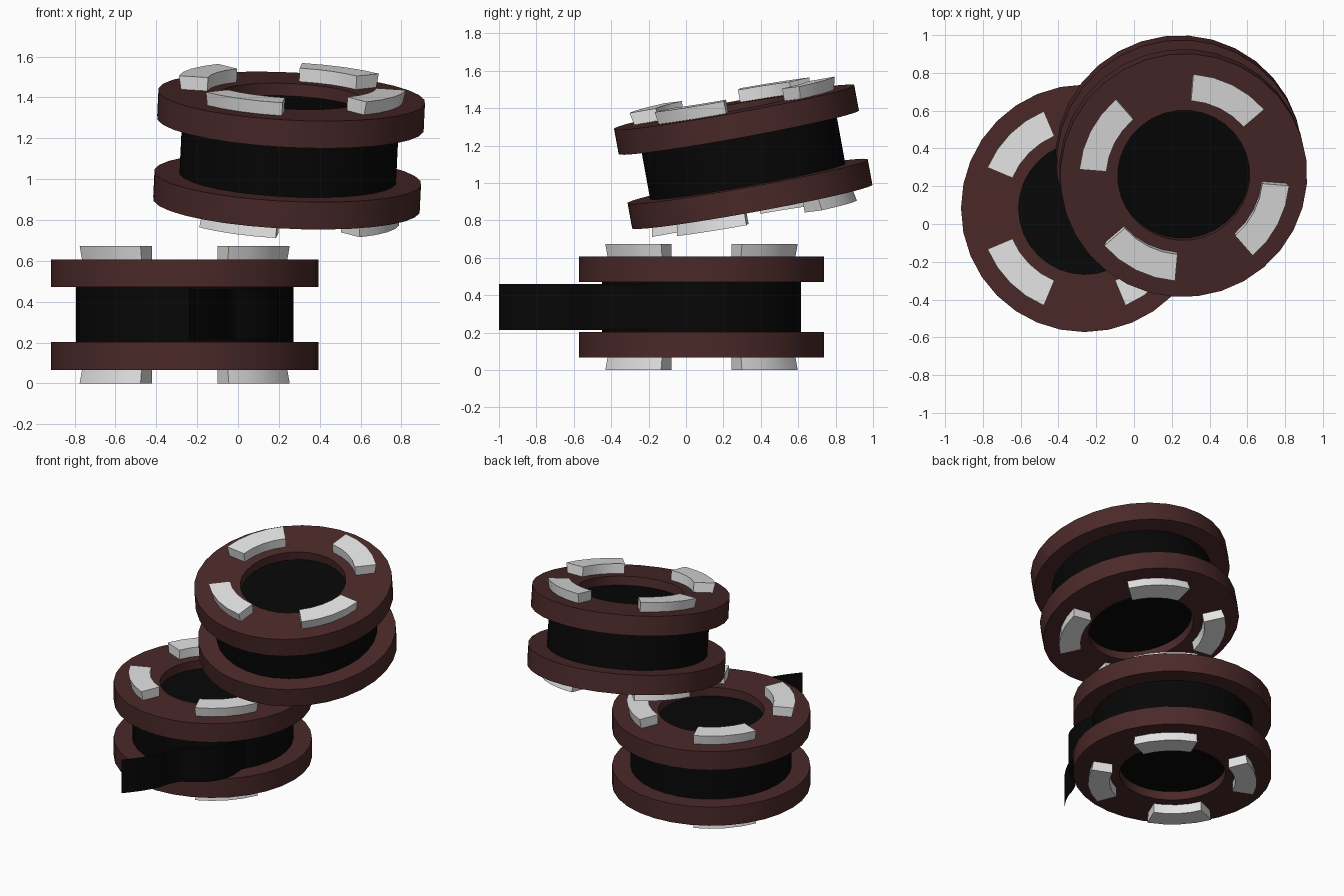
import bpy, bmesh, math
from mathutils import Matrix, Vector

if "Cube" in bpy.data.objects:
    bpy.data.objects.remove(bpy.data.objects["Cube"])


def material(name, rgb):
    m = bpy.data.materials.new(name)
    m.diffuse_color = (*rgb, 1)
    m.use_nodes = True
    m.node_tree.nodes["Principled BSDF"].inputs["Base Color"].default_value = m.diffuse_color
    return m


MAROON = material("maroon", (0.070, 0.022, 0.022))
BLACK = material("black", (0.002, 0.002, 0.002))
GREY = material("light_grey", (0.78, 0.78, 0.78))
SIDES = 32


def finish(name, bm, mat, matrix, angle=30):
    bmesh.ops.recalc_face_normals(bm, faces=bm.faces)
    me = bpy.data.meshes.new(name)
    bm.to_mesh(me)
    bm.free()
    me.materials.append(mat)
    ob = bpy.data.objects.new(name, me)
    bpy.context.collection.objects.link(ob)
    ob.matrix_world = matrix
    bpy.ops.object.select_all(action='DESELECT')
    ob.select_set(True)
    bpy.context.view_layer.objects.active = ob
    bpy.ops.object.shade_smooth_by_angle(angle=math.radians(angle))
    return ob


def sweep(bm, profile, a0, a1, steps, closed):
    """Turn a closed (radius, z) profile about z between two angles."""
    rings = []
    for i in range(steps if closed else steps + 1):
        a = math.radians(a0 + (a1 - a0) * i / steps)
        rings.append([bm.verts.new((r * math.cos(a), r * math.sin(a), z))
                      for r, z in profile])
    n = len(profile)
    for i in range(steps):
        p, q = rings[i], rings[(i + 1) % len(rings)]
        for j in range(n):
            k = (j + 1) % n
            bm.faces.new((p[j], q[j], q[k], p[k]))
    if not closed:
        bm.faces.new(rings[0])
        bm.faces.new(rings[-1])
    return rings


def build_spool(prefix, matrix):
    # solid wound core, stepping in to fill part of each flange hole
    bm = bmesh.new()
    rings = []
    for r, z in ((0.35, -0.208), (0.35, -0.134), (0.532, -0.134),
                 (0.532, 0.134), (0.35, 0.134), (0.35, 0.208)):
        rings.append([bm.verts.new((r * math.cos(math.tau * i / SIDES),
                                    r * math.sin(math.tau * i / SIDES), z))
                      for i in range(SIDES)])
    for a, b in zip(rings, rings[1:]):
        for i in range(SIDES):
            j = (i + 1) % SIDES
            bm.faces.new((a[i], a[j], b[j], b[i]))
    bm.faces.new(rings[0])
    bm.faces.new(rings[-1])
    finish(prefix + "_core", bm, BLACK, matrix)
    for side, label in ((1, "top"), (-1, "bottom")):
        # ring flange
        z0, z1, z2 = side * 0.134, side * 0.27, side * 0.337
        bm = bmesh.new()
        sweep(bm, [(0.35, z0), (0.655, z0), (0.655, z1), (0.35, z1)],
              0, 360, SIDES, True)
        finish(f"{prefix}_{label}_flange", bm, MAROON, matrix)
        # four curved lugs
        bm = bmesh.new()
        for k in range(4):
            mid = 45 + 90 * k
            sweep(bm, [(0.415, z1), (0.545, z1), (0.558, z2), (0.415, z2)],
                  mid - 22.2, mid + 22.2, 4, False)
        finish(f"{prefix}_{label}_lugs", bm, GREY, matrix)


# lower spool stands upright, upper spool leans over it
lower = Matrix.Translation((-0.261, 0.083, 0.337))
upper = (Matrix.Translation((0.25, 0.306, 1.14))
         @ Matrix.Rotation(math.radians(2.8), 4, 'Y')
         @ Matrix.Rotation(math.radians(10.3), 4, 'X')
         @ Matrix.Rotation(math.radians(18.3), 4, 'Z'))
build_spool("lower_spool", lower)
build_spool("upper_spool", upper)

# loose strip end, a thin sheet following a wavy path
path = [Vector(p) for p in (
    (0.45, -0.28), (0.462, -0.42), (0.43, -0.55), (0.34, -0.65), (0.24, -0.71),
    (0.195, -0.79), (0.165, -0.88), (0.105, -0.98), (0.022, -1.083))]
pts = []
for i in range(len(path) - 1):
    p0, p1 = path[max(i - 1, 0)], path[i]
    p2, p3 = path[i + 1], path[min(i + 2, len(path) - 1)]
    for s in range(3):
        t = s / 3
        pts.append(0.5 * (2 * p1 + (p2 - p0) * t
                          + (2 * p0 - 5 * p1 + 4 * p2 - p3) * t * t
                          + (3 * p1 - p0 - 3 * p2 + p3) * t ** 3))
pts.append(path[-1])
bm = bmesh.new()
cols = [[bm.verts.new((p.x, p.y, z)) for z in (-0.122, 0.123)] for p in pts]
for a, b in zip(cols, cols[1:]):
    bm.faces.new((a[0], b[0], b[1], a[1]))
finish("loose_strip", bm, BLACK, lower, 60)
